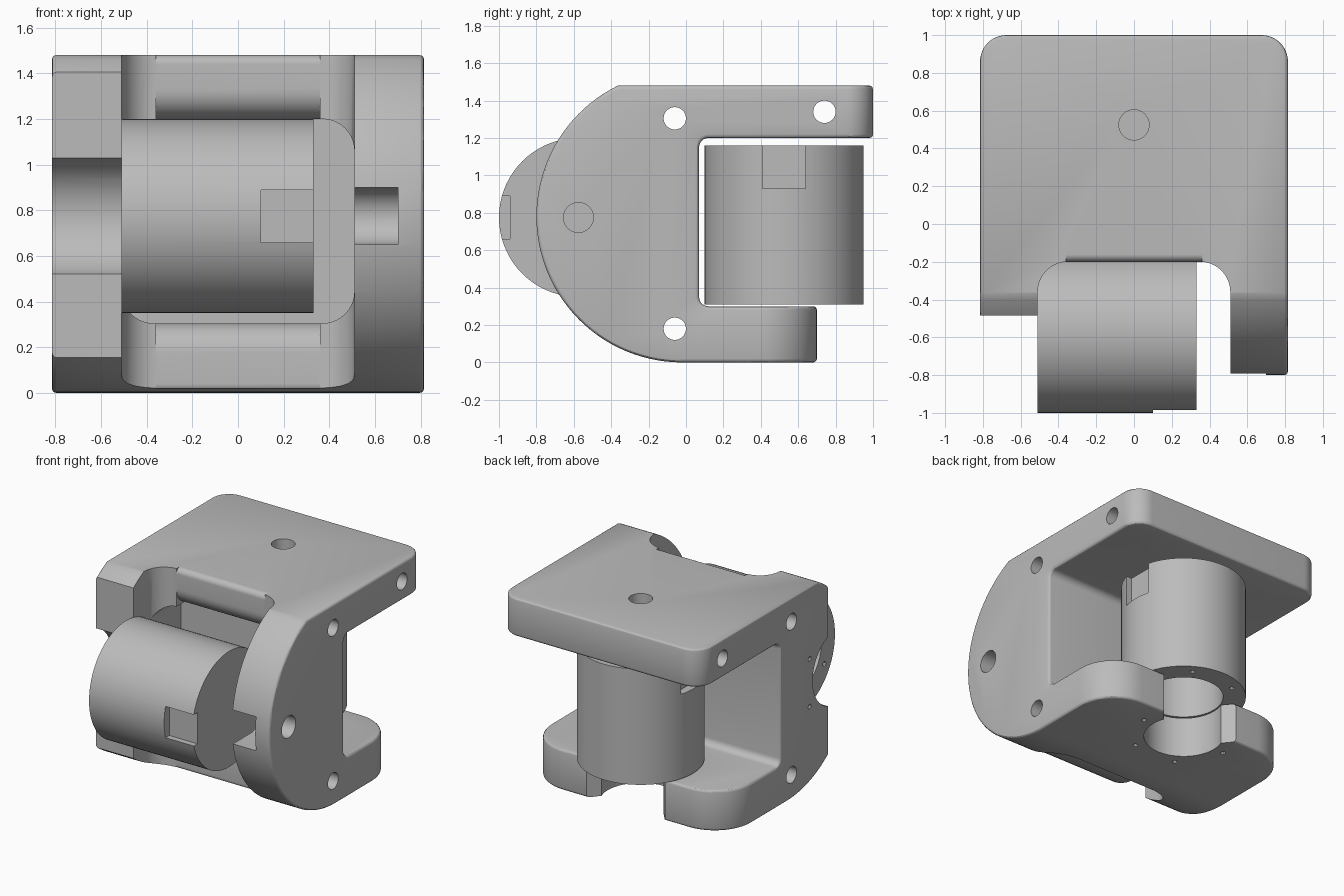
import bpy, bmesh
from math import cos, sin, pi, radians, tan, atan2, sqrt
from mathutils import Vector

if "Cube" in bpy.data.objects:
    bpy.data.objects.remove(bpy.data.objects["Cube"])

grey = bpy.data.materials.new("plain grey")
grey.use_nodes = True
colour = (0.5, 0.5, 0.5, 1)
grey.diffuse_color = colour
grey.node_tree.nodes["Principled BSDF"].inputs["Base Color"].default_value = colour


def place(axis, u, v, w):
    return {"x": (w, u, v), "y": (u, w, v), "z": (u, v, w)}[axis]


def prism(name, pts, axis, lo, hi):
    """Extrude a 2D outline along an axis."""
    bm = bmesh.new()
    face = bm.faces.new([bm.verts.new(place(axis, u, v, lo)) for u, v in pts])
    ext = bmesh.ops.extrude_face_region(bm, geom=[face])["geom"]
    move = Vector(place(axis, 0, 0, hi - lo))
    bmesh.ops.translate(bm, vec=move, verts=[g for g in ext if isinstance(g, bmesh.types.BMVert)])
    bmesh.ops.recalc_face_normals(bm, faces=bm.faces)
    mesh = bpy.data.meshes.new(name)
    bm.to_mesh(mesh)
    bm.free()
    mesh.materials.append(grey)
    ob = bpy.data.objects.new(name, mesh)
    bpy.context.collection.objects.link(ob)
    return ob


def arc(u, v, r, a0, a1, n):
    return [(u + r * cos(radians(a0 + (a1 - a0) * i / n)),
             v + r * sin(radians(a0 + (a1 - a0) * i / n))) for i in range(n + 1)]


def circle(u, v, r, n=48):
    return arc(u, v, r, 0, 360, n)[:-1]


def rect(u0, u1, v0, v1):
    return [(u0, v0), (u1, v0), (u1, v1), (u0, v1)]


def rounded(u0, u1, v0, v1, r):
    return (arc(u0 + r, v0 + r, r, 180, 270, 10) + arc(u1 - r, v0 + r, r, 270, 360, 10)
            + arc(u1 - r, v1 - r, r, 0, 90, 10) + arc(u0 + r, v1 - r, r, 90, 180, 10))


def spandrel(u, v, su, sv, r):
    """Corner waste that leaves a radius on the corner at (u, v) pointing to (su, sv)."""
    cu, cv, e = u - su * r, v - sv * r, 0.02
    curve = [(cu + su * r * sin(i * pi / 24), cv + sv * r * cos(i * pi / 24)) for i in range(13)]
    return curve + [(u + su * e, cv), (u + su * e, v + sv * e), (cu, v + sv * e)]


def apply(ob, mod):
    bpy.context.view_layer.objects.active = ob
    bpy.ops.object.modifier_apply(modifier=mod.name)


def cut(ob, pts, axis, lo, hi):
    cutter = prism("cutter", pts, axis, lo, hi)
    cutter.hide_render = True
    mod = ob.modifiers.new("cut", "BOOLEAN")
    mod.operation, mod.solver, mod.object = "DIFFERENCE", "EXACT", cutter
    apply(ob, mod)
    bpy.data.objects.remove(cutter)


def smooth(ob):
    bpy.ops.object.select_all(action="DESELECT")
    ob.select_set(True)
    bpy.context.view_layer.objects.active = ob
    bpy.ops.object.shade_smooth_by_angle(angle=radians(30))


W, IN, TOP = 0.815, 0.51, 1.48     # half width, inner half width, height
MY, MZ, VY = -0.575, 0.775, 0.525  # axes of the two motors
R, BORE, RING = 0.425, 0.27, 0.35

# Bracket: side profile with a round front and a C opening at the back
profile = arc(-0.02, 0.78, 0.78, 116.2, 270, 48)
profile += [(0.7, 0), (0.7, 0.3)]
profile += arc(0.12, 0.35, 0.05, 270, 180, 6) + arc(0.12, 1.15, 0.05, 180, 90, 6)
profile += [(1.0, 1.2), (1.0, TOP)]
bracket = prism("bracket", profile, "x", -W, W)

# Rounded plan corners of the top and bottom plates
for s in (-1, 1):
    cut(bracket, spandrel(s * W, 1.0, s, 1, 0.14), "z", 1.1, 1.6)
    cut(bracket, spandrel(s * W, 0.7, s, 1, 0.3), "z", -0.1, 0.4)
bevel = bracket.modifiers.new("soft edges", "BEVEL")
bevel.width, bevel.segments, bevel.limit_method, bevel.angle_limit = 0.02, 3, "ANGLE", radians(50)
apply(bracket, bevel)

# Front bay between the side plates, and the window through the frame
cut(bracket, rounded(-IN, IN, -1.4, -0.2, 0.16), "z", -0.1, 1.6)
cut(bracket, rounded(-IN, IN, 0.305, 1.2, 0.14), "y", -1, 0.068)
# Rounded noses of the two cross beams
for z, s in ((1.2, -1), (0.305, 1)):
    cut(bracket, spandrel(-0.2, z, -1, s, 0.13), "x", -0.36, 0.36)
for z, s in ((TOP, 1), (0, -1)):
    cut(bracket, spandrel(-0.2, z, -1, s, 0.04), "x", -0.36, 0.36)

# Shortened left-hand clamp plate with an open bore
cut(bracket, rect(-1, -0.485, -0.1, 1.6), "x", -1, -0.45)
cut(bracket, circle(MY, MZ, BORE), "x", -1, -0.45)
# Bottom clamp bore with flared mouth
cut(bracket, circle(0, VY, BORE), "z", -0.1, 0.4)
cut(bracket, [(-0.22, 0.58), (0.22, 0.58), (0.36, 0.75), (-0.36, 0.75)], "z", -0.1, 0.4)

# Pivot holes with recesses on the inner faces
cut(bracket, circle(MY, MZ, 0.08), "x", 0.45, 1)
pocket = arc(MY, MZ, 0.125, -90, 90, 16) + [(-1, MZ + 0.125), (-1, MZ - 0.125)]
cut(bracket, pocket, "x", 0.45, 0.7)
cut(bracket, circle(0, VY, 0.08), "z", 1.1, 1.6)
cut(bracket, circle(0, VY, 0.125), "z", 1.1, 1.37)
# Cross holes through the full width
for y, z in ((-0.06, 1.305), (-0.06, 0.18), (0.74, 1.34)):
    cut(bracket, circle(y, z, 0.06, 24), "x", -1, 1)
# Screw holes of both clamps
for a in (0, 180, 240, 300):
    a = radians(a)
    cut(bracket, circle(RING * cos(a), VY + RING * sin(a), 0.018, 10), "z", -0.1, 0.4)
    cut(bracket, circle(MY - RING * sin(a), MZ + RING * cos(a), 0.018, 10), "x", -1, -0.45)
smooth(bracket)


def motor(name, axis, u, v, lo, hi, flip):
    """Hollow-faced cylinder with two flat cable notches at the closed end."""
    ob = prism(name, circle(u, v, R, 72), axis, lo, hi)
    cut(ob, circle(u, v, BORE), axis, lo - 0.1, hi - 0.2)
    for i in range(6):
        a = i * pi / 3 + (pi / 2 if flip else 0)
        cut(ob, circle(u + RING * cos(a), v + RING * sin(a), 0.018, 10), axis, lo - 0.1, lo + 0.1)
    for s in (-1, 1):
        a, b = sorted((u + s * 0.365, u + s * 0.5))
        cut(ob, rect(a, b, v - 0.115, v + 0.115), axis, hi - 0.23, hi + 0.1)
    smooth(ob)


motor("front_motor", "x", MY, MZ, -IN, 0.33, True)
motor("rear_motor", "z", 0, VY, 0.31, 1.16, False)
